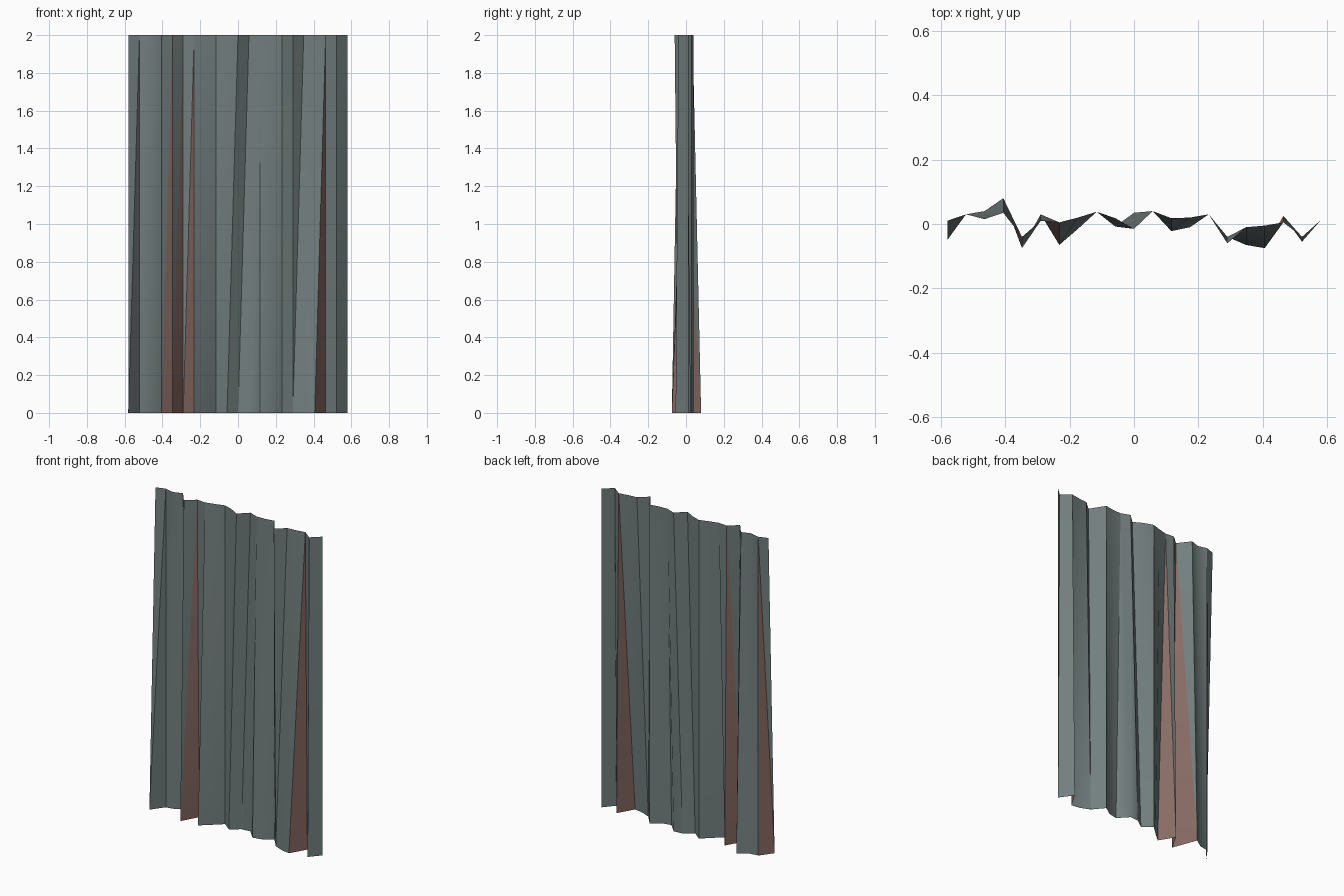
import bpy
import bmesh
import math

if "Cube" in bpy.data.objects:
    bpy.data.objects.remove(bpy.data.objects["Cube"], do_unlink=True)


def make_material(name, colour):
    mat = bpy.data.materials.new(name)
    mat.use_nodes = True
    mat.diffuse_color = (*colour, 1)
    mat.node_tree.nodes["Principled BSDF"].inputs["Base Color"].default_value = (*colour, 1)
    return mat


slate = make_material("slate grey", (0.17, 0.21, 0.21))
rust = make_material("rust brown", (0.25, 0.15, 0.13))

WIDTH, HEIGHT = 1.16, 2.0

# Depth of each fold along the top and bottom hems, in hundredths
top_folds = [1, 3, 1.5, 3.5, -4, 1, 0.5, 2, 3.8, 1.8, -1.5,
             4, 1.8, 2, 3, -6, -1, -0.5, 0.5, -4, 1.2]
bottom_folds = [-5, 3, 4, 8, -7.5, 3, -6.5, -1.5, 3.8, -0.8, 3.5,
                4, -2.2, -1, 3, -4, -6.5, -7.5, 2.5, -5.5, 1.2]
rust_columns = {3, 4, 5, 17}


def hem(bm, folds, z):
    step = WIDTH / (len(folds) - 1)
    return [bm.verts.new((i * step - WIDTH / 2, y / 100, z)) for i, y in enumerate(folds)]


def finish(name, bm, materials):
    mesh = bpy.data.meshes.new(name)
    bm.to_mesh(mesh)
    bm.free()
    for mat in materials:
        mesh.materials.append(mat)
    obj = bpy.data.objects.new(name, mesh)
    bpy.context.collection.objects.link(obj)
    return obj


# Pleated sheet: two triangles per column, the lower one sometimes rusty
bm = bmesh.new()
top = hem(bm, top_folds, HEIGHT)
bottom = hem(bm, bottom_folds, 0)
for k in range(len(top) - 1):
    lower = bm.faces.new((bottom[k], bottom[k + 1], top[k + 1]))
    bm.faces.new((bottom[k], top[k + 1], top[k]))
    lower.material_index = int(k in rust_columns)
sheet = finish("pleated_sheet", bm, (slate, rust))
bpy.ops.object.select_all(action="DESELECT")
sheet.select_set(True)
bpy.context.view_layer.objects.active = sheet
bpy.ops.object.shade_smooth_by_angle(angle=math.radians(30))

# Rusty patch on the back of the first column
bm = bmesh.new()
top = hem(bm, top_folds, HEIGHT)
bottom = hem(bm, bottom_folds, 0)
patch = bm.faces.new((top[1], bottom[1], bottom[0]))
patch.normal_update()
bmesh.ops.delete(bm, geom=[v for v in bm.verts if not v.link_faces], context="VERTS")
bmesh.ops.translate(bm, verts=bm.verts, vec=patch.normal * 0.002)
finish("back_rust_patch", bm, (rust,))
